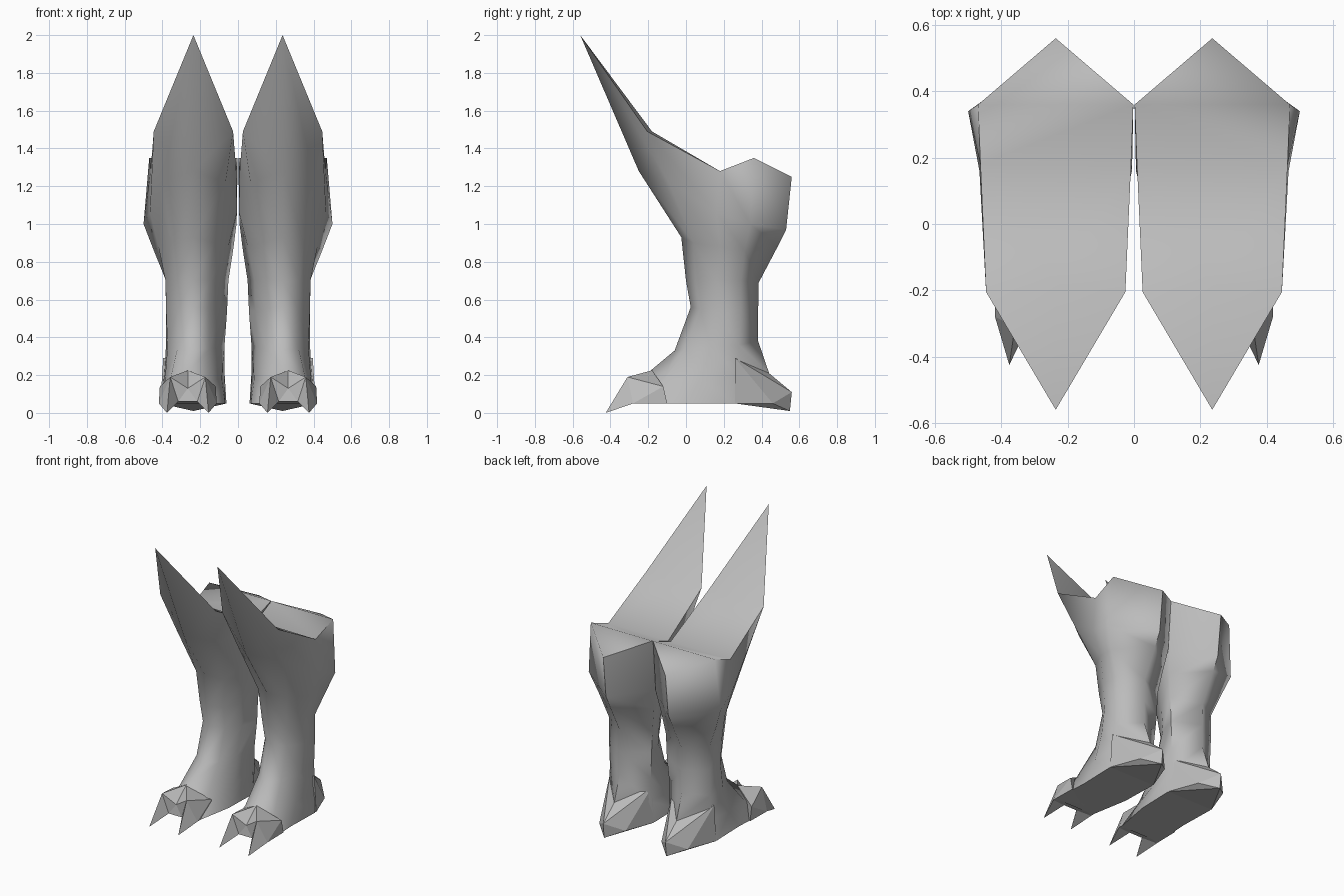
import bpy, bmesh, math

if "Cube" in bpy.data.objects:
    bpy.data.objects.remove(bpy.data.objects["Cube"])

CX = 0.236  # centre of one leg

grey = bpy.data.materials.new("plain_grey")
grey.diffuse_color = (0.5, 0.5, 0.5, 1)
grey.use_nodes = True
grey.node_tree.nodes["Principled BSDF"].inputs["Base Color"].default_value = grey.diffuse_color


def finish(name, bm, angle):
    bmesh.ops.recalc_face_normals(bm, faces=bm.faces)
    me = bpy.data.meshes.new(name)
    bm.to_mesh(me)
    bm.free()
    ob = bpy.data.objects.new(name, me)
    bpy.context.collection.objects.link(ob)
    me.materials.append(grey)
    ob.modifiers.new("other_leg", 'MIRROR').use_clip = False
    bpy.ops.object.select_all(action='DESELECT')
    ob.select_set(True)
    bpy.context.view_layer.objects.active = ob
    if angle:
        bpy.ops.object.shade_smooth_by_angle(angle=math.radians(angle))


def leg_point(bm, x, y, z):
    # The foot turns slightly outward toward the toes
    lean = min(.03, -y * .12) if z < .3 and y < 0 else 0
    return bm.verts.new((CX + lean + x, y, z))


# One section from front (y, z), three side corners (half width, y, z), back (y, z)
# and the extra width of the inner back corner
def section(bm, front, sides, back, extra):
    pts = [(0, *front)] + sides + [(0, *back)]
    for i in (2, 1, 0):
        w, y, z = sides[i]
        pts.append((-w - (extra if i == 2 else 0), y, z))
    return [leg_point(bm, *p) for p in pts]


# Leg shell with pointed knee guard
bm = bmesh.new()
rings = [
    section(bm, (-.56, 2), [(.21, -.205, 1.49), (.227, .18, 1.28), (.234, .36, 1.35)], (.56, 1.25), 0),
    section(bm, (-.25, 1.28), [(.17, -.09, 1.22), (.23, .16, 1.06), (.264, .34, 1.0)], (.53, .97), -.036),
    section(bm, (-.025, .93), [(.11, .04, .9), (.185, .18, .88), (.21, .31, .86)], (.485, .88), 0),
    section(bm, (0, .7), [(.09, .05, .7), (.148, .16, .7), (.145, .29, .7)], (.385, .69), .04),
    section(bm, (.025, .56), [(.083, .075, .55), (.144, .17, .54), (.145, .29, .54)], (.382, .54), .033),
    section(bm, (-.06, .33), [(.085, .01, .34), (.137, .13, .35), (.145, .28, .36)], (.382, .38), .02),
    section(bm, (-.19, .222), [(.11, -.12, .17), (.15, .08, .18), (.155, .28, .2)], (.44, .21), .01),
    section(bm, (-.27, .1), [(.15, -.26, .05), (.167, 0, .05), (.174, .25, .05)], (.5, .05), 0),
]
for a, b in zip(rings, rings[1:]):
    for i in range(8):
        j = (i + 1) % 8
        bm.faces.new((a[i], a[j], b[j], b[i]))
# Top cap behind the knee point
r = rings[0]
c = bm.verts.new((CX, -.18, 1.49))
for f in ((0, 1, c), (7, 0, c), (1, 2, c), (6, 7, c), (2, 6, c), (2, 3, 5, 6), (3, 4, 5)):
    bm.faces.new([v if v is c else r[v] for v in f])
# Sole
bm.faces.new(rings[-1])
finish("leg", bm, 72)

# Heel block, narrowing to a spur that points down
bm = bmesh.new()
heel = [(0, .44, .21), (0, .56, .11), (0, .55, .01)]
for s in (-1, 1):
    heel += [(s * .16, .26, .29), (s * .175, .26, .05), (s * .1, .46, .05)]
for x, y, z in heel:
    bm.verts.new((CX + x, y, z))
bmesh.ops.convex_hull(bm, input=bm.verts[:])
finish("heel", bm, 0)

# Two toe claws joined by a ridge and a notch
bm = bmesh.new()


def point(x, y, z):
    return bm.verts.new((CX + .03 + x, y, z))


ridge = point(0, -.18, .225)
notch = point(0, -.29, .13)
under = point(0, -.2, .05)
roots = []
for s in (-1, 1):
    peak = point(s * .093, -.31, .19)
    tip = point(s * .11, -.425, 0)
    outer = point(s * .153, -.28, .05)
    side = point(s * .148, -.12, .14)
    back = point(s * .15, -.1, .05)
    inner = point(s * .05, -.3, .06)
    roots.append(inner)
    for f in ((ridge, peak, notch), (notch, peak, inner), (peak, tip, inner),
              (peak, outer, tip), (peak, side, outer), (side, back, outer),
              (ridge, side, peak), (tip, outer, inner), (outer, under, inner),
              (outer, back, under), (ridge, under, back, side)):
        bm.faces.new(f)
bm.faces.new((notch, roots[0], roots[1]))
bm.faces.new((under, roots[1], roots[0]))
finish("toes", bm, 0)
